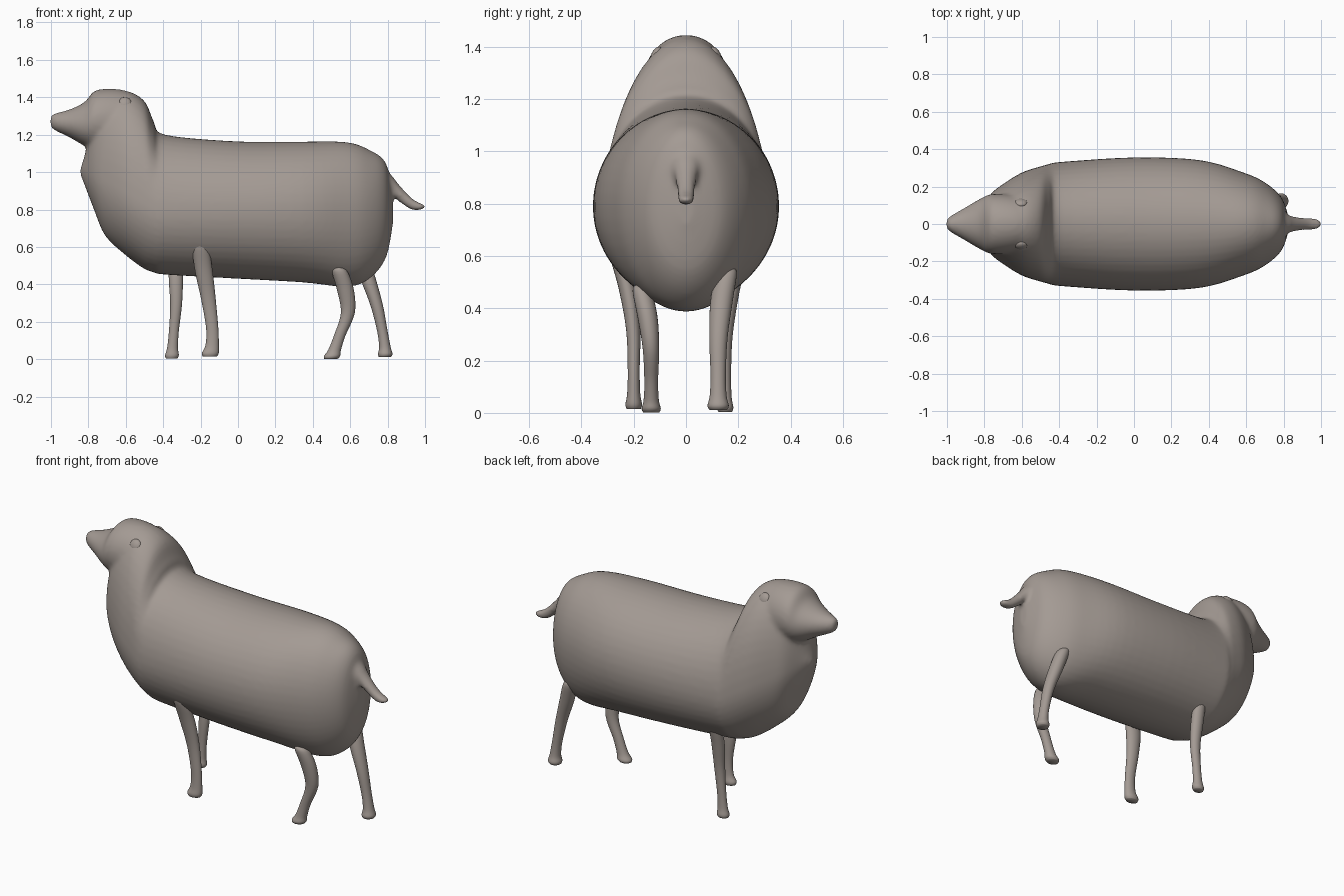
import bpy, bmesh, math
from mathutils import Matrix

if "Cube" in bpy.data.objects:
    bpy.data.objects.remove(bpy.data.objects["Cube"])

wool = bpy.data.materials.new("warm_grey")
wool.diffuse_color = (0.37, 0.325, 0.295, 1)
wool.use_nodes = True
wool.node_tree.nodes["Principled BSDF"].inputs["Base Color"].default_value = wool.diffuse_color


def smooth_path(rows, steps=5):
    """Catmull-Rom interpolation of section rows."""
    out = []
    for i in range(len(rows) - 1):
        p0, p1 = rows[max(i - 1, 0)], rows[i]
        p2, p3 = rows[i + 1], rows[min(i + 2, len(rows) - 1)]
        for s in range(steps):
            t = s / steps
            out.append([0.5 * (2 * b + (c - a) * t + (2 * a - 5 * b + 4 * c - d) * t * t
                               + (3 * b - a - 3 * c + d) * t ** 3)
                        for a, b, c, d in zip(p0, p1, p2, p3)])
    return out + [list(rows[-1])]


def oval(row, a):
    """Upright oval section: x, bottom, top, half width."""
    x, zb, zt, hw = row
    return (x, hw * math.cos(a), (zb + zt) / 2 + (zt - zb) / 2 * math.sin(a))


def egg(row, a):
    """Like oval, but widest low down, rising towards the chest."""
    x, zb, zt, hw = row
    s = math.sin(a)
    zc = min(max(0.79 + 0.6 * max(0, -0.45 - x), zb + 0.01), zt - 0.01)
    return (x, hw * math.cos(a), zc + s * (zt - zc if s > 0 else zc - zb))


def flat_oval(row, a):
    """Level section across a leg: x, y, z, x radius, y radius."""
    x, y, z, rx, ry = row
    return (x + rx * math.cos(a), y + ry * math.sin(a), z)


def loft(bm, rows, section, sides):
    rings = [[bm.verts.new(section(r, 2 * math.pi * i / sides)) for i in range(sides)]
             for r in smooth_path(rows)]
    for r0, r1 in zip(rings, rings[1:]):
        for i in range(sides):
            j = (i + 1) % sides
            bm.faces.new((r0[i], r0[j], r1[j], r1[i]))
    bm.faces.new(rings[0])
    bm.faces.new(rings[-1])


def finish(bm, name):
    bmesh.ops.recalc_face_normals(bm, faces=bm.faces)
    me = bpy.data.meshes.new(name)
    bm.to_mesh(me)
    bm.free()
    me.materials.append(wool)
    for p in me.polygons:
        p.use_smooth = True
    ob = bpy.data.objects.new(name, me)
    bpy.context.collection.objects.link(ob)
    return ob


# Sections along the body: x, bottom, top, half width
torso = [(-.842, .98, 1.02, .015), (-.82, .93, 1.09, .065), (-.77, .8, 1.29, .155),
         (-.71, .66, 1.41, .207), (-.6, .555, 1.435, .275), (-.5, .482, 1.38, .308),
         (-.45, .465, 1.27, .321), (-.39, .452, 1.2, .332), (0, .43, 1.164, .356),
         (.35, .41, 1.163, .342), (.58, .387, 1.16, .277), (.7, .428, 1.12, .222),
         (.79, .54, 1.05, .14), (.828, .72, .88, .03)]
head = [(-1.003, 1.25, 1.295, .018), (-.985, 1.226, 1.312, .04),
        (-.9, 1.185, 1.335, .09), (-.82, 1.14, 1.375, .136),
        (-.757, 1.12, 1.438, .16), (-.62, 1.1, 1.44, .152), (-.52, 1.12, 1.395, .11)]
tail = [(.76, .86, 1.02, .08), (.81, .885, .995, .055), (.864, .84, .93, .038),
        (.928, .798, .862, .034), (.975, .797, .834, .03), (1.004, .808, .826, .014)]

# Body, head and tail are blended into one soft skin
bm = bmesh.new()
for rows, section in ((torso, egg), (head, oval), (tail, oval)):
    loft(bm, rows, section, 48)
body = finish(bm, "body")
remesh = body.modifiers.new("blend", 'REMESH')
remesh.mode = 'VOXEL'
remesh.voxel_size = 0.012
remesh.use_smooth_shade = True
soften = body.modifiers.new("soften", 'SMOOTH')
soften.factor = 0.5
soften.iterations = 8

# Legs share heights and thickness; each has its own bend along x
heights = (1, .95, .75, .5, .25, .1, .03, 0)
radii = (.02, .042, .045, .037, .031, .034, .043, .036)


def leg(name, xs, top, foot, y_top, y_foot, size, flatness):
    rows = []
    for f, r, x in zip(heights, radii, xs):
        splay = max(0, (f - .4) / .6) ** 2
        rows.append((x, y_foot + (y_top - y_foot) * splay, foot + (top - foot) * f,
                     r * size, r * size * flatness))
    bm = bmesh.new()
    loft(bm, rows, flat_oval, 24)
    finish(bm, name)


leg("front_leg_right", (-.205, -.2, -.183, -.158, -.138, -.138, -.148, -.15),
    .625, .014, -.27, -.2, 1.05, .7)
leg("front_leg_left", (-.33, -.33, -.332, -.331, -.343, -.35, -.353, -.355),
    .58, .004, .2, .15, .85, .85)
leg("hind_leg_right", (.535, .545, .575, .587, .543, .517, .503, .497),
    .49, .002, -.175, -.133, 1, .85)
leg("hind_leg_left", (.65, .665, .698, .742, .772, .785, .787, .785),
    .56, .012, .16, .123, .9, 1.05)

# Eyes: flattened domes on both sides of the head
for side, name in ((-1, "eye_right"), (1, "eye_left")):
    bm = bmesh.new()
    bmesh.ops.create_uvsphere(bm, u_segments=20, v_segments=12, radius=1)
    m = (Matrix.Translation((-.605, side * .113, 1.367))
         @ Matrix.Rotation(side * math.radians(25), 4, 'X')
         @ Matrix.Diagonal((.036, .02, .036, 1)))
    bmesh.ops.transform(bm, matrix=m, verts=bm.verts)
    finish(bm, name)
